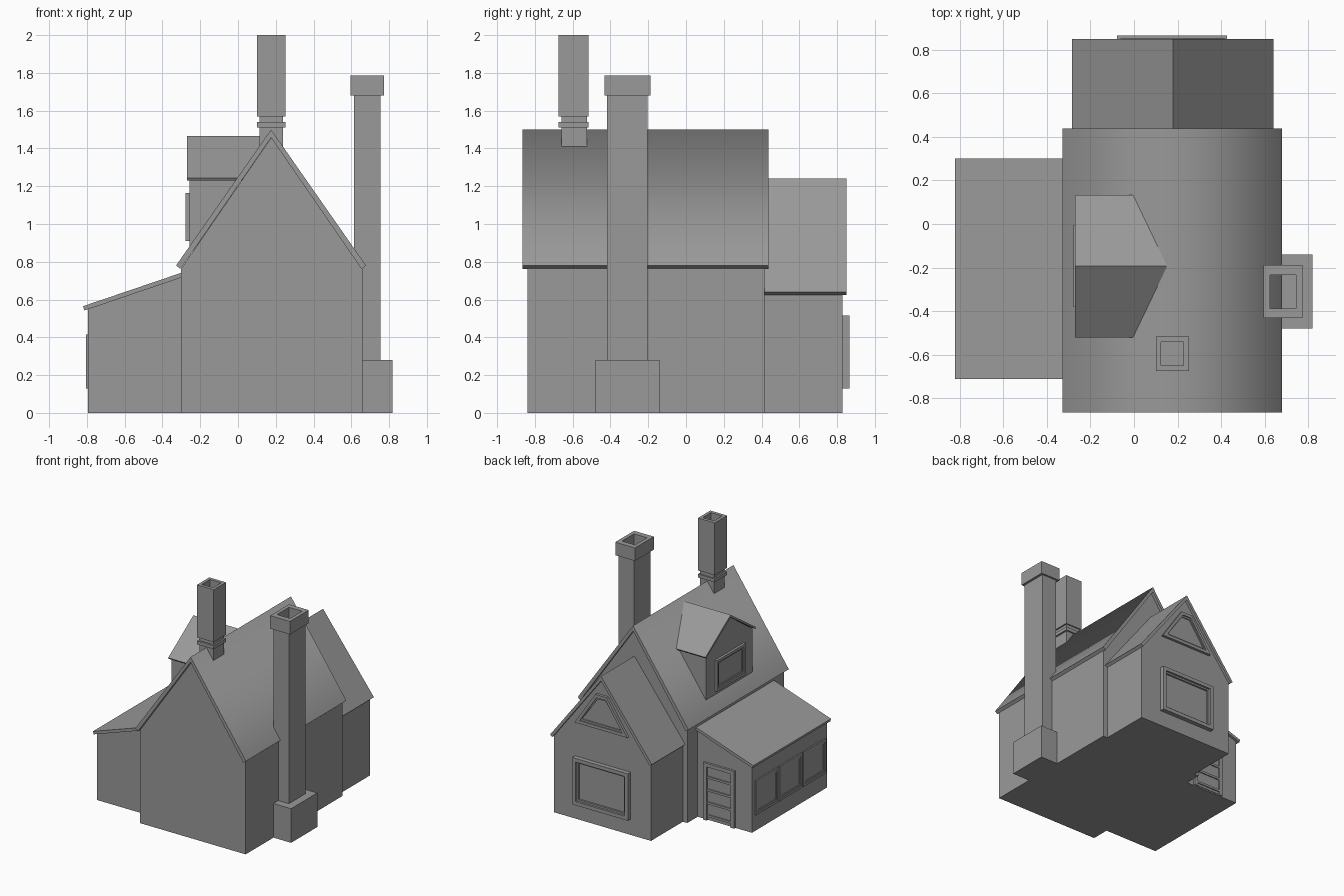
import bpy, bmesh

if "Cube" in bpy.data.objects:
    bpy.data.objects.remove(bpy.data.objects["Cube"])

# Maps 2D outline (u, v) plus depth d along an axis to 3D
AXES = {'x': lambda u, v, d: (d, u, v),
        'y': lambda u, v, d: (u, d, v),
        'z': lambda u, v, d: (u, v, d)}

# Dark grey used on every part
GREY = bpy.data.materials.new("dark_grey")
GREY.diffuse_color = (0.32, 0.32, 0.32, 1)
GREY.use_nodes = True
GREY.node_tree.nodes["Principled BSDF"].inputs["Base Color"].default_value = GREY.diffuse_color


def finish(name, bm):
    bmesh.ops.recalc_face_normals(bm, faces=bm.faces)
    me = bpy.data.meshes.new(name)
    bm.to_mesh(me)
    bm.free()
    me.materials.append(GREY)
    ob = bpy.data.objects.new(name, me)
    bpy.context.collection.objects.link(ob)
    return ob


def prism(name, pts, axis, a, b, caps=True):
    """Outline extruded along an axis from a to b."""
    bm = bmesh.new()
    m = AXES[axis]
    lo, hi = [[bm.verts.new(m(u, v, d)) for u, v in pts] for d in (a, b)]
    n = len(pts)
    for i in range(n):
        j = (i + 1) % n
        bm.faces.new((lo[i], lo[j], hi[j], hi[i]))
    if caps:
        bm.faces.new(lo)
        bm.faces.new(hi)
    return finish(name, bm)


def rect(u0, u1, v0, v1):
    return [(u0, v0), (u1, v0), (u1, v1), (u0, v1)]


def box(name, x0, x1, y0, y1, z0, z1):
    return prism(name, rect(x0, x1, y0, y1), 'z', z0, z1)


def inset(pts, tu, tv):
    us, vs = zip(*pts)
    cu, cv = (min(us) + max(us)) / 2, (min(vs) + max(vs)) / 2
    su = 1 - 2 * tu / (max(us) - min(us))
    sv = 1 - 2 * tv / (max(vs) - min(vs))
    return [(cu + (u - cu) * su, cv + (v - cv) * sv) for u, v in pts]


def ring(name, pts, axis, a, b, tu, tv):
    """Hollow frame of wall thickness tu, tv."""
    bm = bmesh.new()
    m = AXES[axis]
    inner = inset(pts, tu, tv)
    loops = [[bm.verts.new(m(u, v, d)) for u, v in p]
             for p, d in ((pts, a), (pts, b), (inner, b), (inner, a))]
    n = len(pts)
    for k in range(4):
        p, q = loops[k], loops[(k + 1) % 4]
        for i in range(n):
            j = (i + 1) % n
            bm.faces.new((p[i], p[j], q[j], q[i]))
    return finish(name, bm)


def window(name, pts, axis, wall, out, tu=0.025, tv=0.025):
    """Stepped frame with a recessed pane; out may be negative."""
    ring(name + "_frame", pts, axis, wall, wall + out, tu, tv)
    inner = inset(pts, tu, tv)
    ring(name + "_sash", inner, axis, wall, wall + out * 0.55, 0.014, 0.014)
    prism(name + "_pane", inset(inner, 0.014, 0.014), axis, wall - out * 0.1, wall + out * 0.15)


def gable(c, half, eave, apex):
    return [(c - half, 0), (c + half, 0), (c + half, eave), (c, apex), (c - half, eave)]


def roof(name, c, half, eave, apex, du, dv, da, axis, a, b):
    """Two sloping slabs joined at the ridge."""
    pts = [(c - half, eave), (c, apex), (c + half, eave),
           (c + half - du, eave - dv), (c, apex - da), (c - half + du, eave - dv)]
    return prism(name, pts, axis, a, b)


# Main house
prism("main_walls", gable(0.178, 0.48, 0.762, 1.46), 'y', -0.84, 0.415)
main = roof("main_roof", 0.175, 0.503, 0.78, 1.50, 0.024, 0.018, 0.043, 'y', -0.865, 0.437)
for f in main.data.polygons:
    f.use_smooth = f.normal.z > 0.3

# Back wing with its windows
prism("back_walls", gable(0.178, 0.44, 0.63, 1.205), 'y', 0.40, 0.828)
roof("back_roof", 0.178, 0.462, 0.64, 1.242, 0.02, 0.015, 0.038, 'y', 0.41, 0.849)
window("back_window", rect(-0.077, 0.427, 0.13, 0.515), 'y', 0.828, 0.037, 0.03, 0.03)
window("gable_window", [(-0.062, 0.80), (0.418, 0.80), (0.228, 1.08), (0.128, 1.08)],
       'y', 0.828, 0.022, 0.045, 0.025)

# Lean-to on the left
prism("leanto_walls", [(-0.795, 0), (-0.29, 0), (-0.29, 0.725), (-0.795, 0.55)], 'y', -0.69, 0.28)
prism("leanto_roof", [(-0.82, 0.565), (-0.29, 0.745), (-0.29, 0.72), (-0.813, 0.542)],
      'y', -0.71, 0.30)
for i in range(3):
    y0 = -0.67 + i * 0.307
    window(f"leanto_window_{i + 1}", rect(y0, y0 + 0.297, 0.13, 0.415), 'x', -0.795, -0.011, 0.02, 0.02)

# Lean-to door with rails
for i, x in enumerate((-0.645, -0.395)):
    box(f"door_post_{i + 1}", x, x + 0.03, 0.27, 0.298, 0, 0.47)
box("door_lintel", -0.615, -0.395, 0.27, 0.298, 0.44, 0.47)
box("door_panel", -0.615, -0.395, 0.27, 0.285, 0.01, 0.44)
for i in range(4):
    z = 0.03 + i * 0.105
    box(f"door_rail_{i + 1}", -0.615, -0.395, 0.27, 0.294, z, z + 0.018)

# Dormer
prism("dormer_walls", [(-0.495, 0.86), (0.11, 0.86), (0.11, 1.235), (-0.1925, 1.45), (-0.495, 1.235)],
      'x', -0.258, -0.005)
roof("dormer_roof", -0.1935, 0.327, 1.243, 1.467, 0.008, 0.012, 0.02, 'x', -0.27, 0.15)
window("dormer_window", rect(-0.38, -0.005, 0.91, 1.165), 'x', -0.258, -0.02, 0.022, 0.022)

# Ridge chimney
box("ridge_chimney_base", 0.113, 0.239, -0.66, -0.525, 1.41, 1.51)
box("ridge_chimney_band", 0.10, 0.252, -0.675, -0.515, 1.512, 1.54)
box("ridge_chimney_neck", 0.113, 0.239, -0.66, -0.525, 1.54, 1.575)
ring("ridge_chimney_stack", rect(0.10, 0.252, -0.675, -0.515), 'z', 1.57, 2.0, 0.025, 0.027)

# Side chimney, open through the shaft
box("side_chimney_base", 0.55, 0.818, -0.48, -0.14, 0, 0.28)
prism("side_chimney_shaft", rect(0.615, 0.754, -0.417, -0.203), 'z', 0.28, 1.69, caps=False)
ring("side_chimney_cap", rect(0.595, 0.774, -0.432, -0.188), 'z', 1.68, 1.787, 0.03, 0.045)
